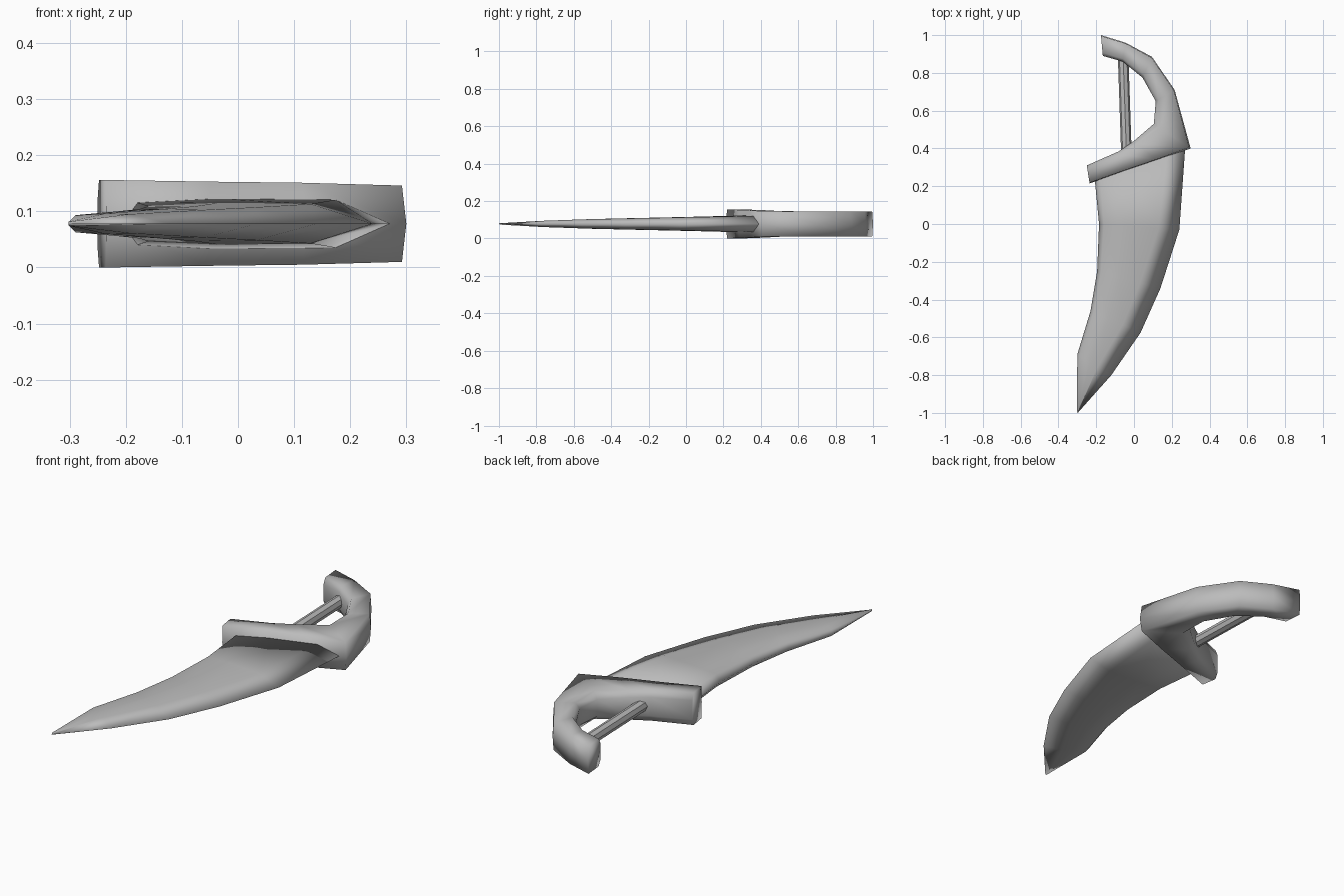
import bpy
import bmesh
from mathutils import Vector

cube = bpy.data.objects.get("Cube")
if cube:
    bpy.data.objects.remove(cube)

MID = 0.078  # height of the symmetry plane

grey = bpy.data.materials.new("plain_grey")
grey.use_nodes = True
colour = (0.5, 0.5, 0.5, 1)
grey.diffuse_color = colour
grey.node_tree.nodes["Principled BSDF"].inputs["Base Color"].default_value = colour


def loft(name, stations, section):
    """Skin cross-sections; a station is (edge a, edge b, half thickness)."""
    bm = bmesh.new()
    rings = []
    for i, (a, b, h) in enumerate(stations):
        a, b = Vector(a), Vector(b)
        ring = []
        for t, z in section(i):
            p = a.lerp(b, t)
            ring.append(bm.verts.new((p.x, p.y, MID + z * h)))
        rings.append(ring)
    n = len(rings[0])
    for r, s in zip(rings, rings[1:]):
        for k in range(n):
            j = (k + 1) % n
            bm.faces.new((r[k], r[j], s[j], s[k]))
    bm.faces.new(rings[0])
    bm.faces.new(rings[-1])
    bmesh.ops.recalc_face_normals(bm, faces=bm.faces)
    mesh = bpy.data.meshes.new(name)
    bm.to_mesh(mesh)
    bm.free()
    mesh.materials.append(grey)
    mesh.shade_smooth()
    obj = bpy.data.objects.new(name, mesh)
    bpy.context.collection.objects.link(obj)
    return obj


def mirrored(upper):
    """Close an upper half profile with its reflection."""
    return upper + [(t, -z) for t, z in reversed(upper) if z > 0]


# Curved blade: blunt spine on the inner edge, keen outer edge
blade_stations = [
    ((-0.21, 0.26), (0.27, 0.39), 0.045),
    ((-0.185, 0.0), (0.24, -0.03), 0.037),
    ((-0.195, -0.25), (0.14, -0.34), 0.031),
    ((-0.23, -0.46), (0.035, -0.575), 0.026),
    ((-0.3, -0.69), (-0.12, -0.8), 0.018),
    ((-0.302, -0.99), (-0.298, -1.0), 0.004),
]
ridge = [0.8, 0.74, 0.68, 0.64, 0.6, 0.6]
loft("blade", blade_stations,
     lambda i: mirrored([(0, 0), (0.06, 0.85), (0.35, 1), (ridge[i], 0.95), (1, 0)]))

# Guard that bends round into the hooked handle
handle_stations = [
    ((-0.25, 0.31), (-0.235, 0.215), 0.078),
    ((-0.08, 0.385), (-0.05, 0.28), 0.075),
    ((0.0, 0.44), (0.12, 0.337), 0.073),
    ((0.105, 0.53), (0.3, 0.4), 0.068),
    ((0.115, 0.65), (0.215, 0.71), 0.067),
    ((0.045, 0.775), (0.095, 0.885), 0.067),
    ((-0.06, 0.86), (-0.045, 0.96), 0.067),
    ((-0.165, 0.89), (-0.175, 1.0), 0.067),
]
loft("guard_and_handle", handle_stations,
     lambda i: mirrored([(0, 0.6), (0.15, 1), (0.96, 1), (1, 0)]))

# Straight rod across the hook
start, end = Vector((-0.04, 0.37, MID)), Vector((-0.058, 0.9, MID))
bpy.ops.mesh.primitive_cylinder_add(vertices=8, radius=0.028,
                                    depth=(end - start).length,
                                    location=(start + end) / 2)
rod = bpy.context.object
rod.name = "grip_rod"
rod.rotation_euler = (end - start).to_track_quat("Z", "Y").to_euler()
rod.data.materials.append(grey)
bpy.ops.object.shade_smooth_by_angle()
